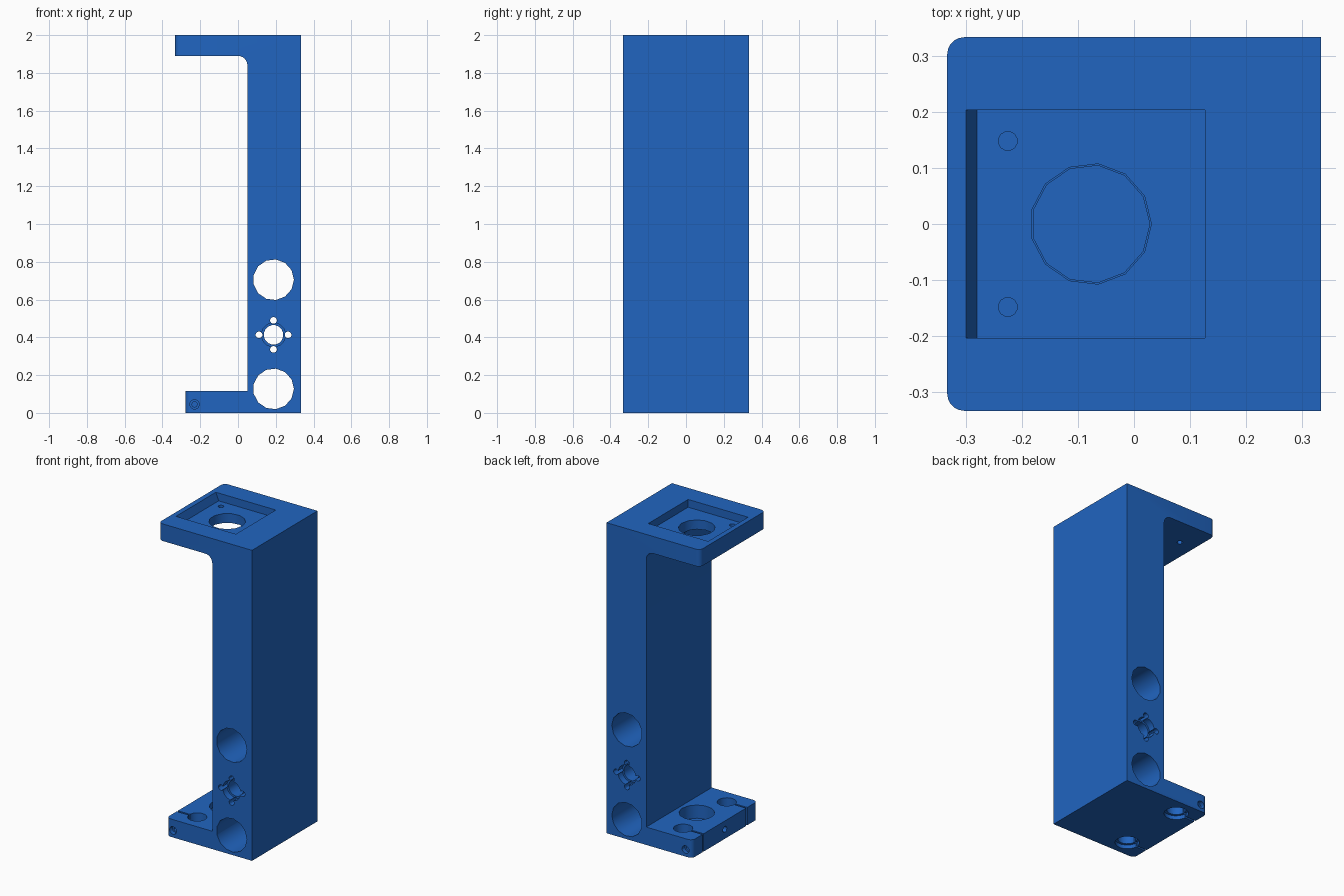
import bpy, bmesh, math
from mathutils import Matrix, Vector

if "Cube" in bpy.data.objects:
    bpy.data.objects.remove(bpy.data.objects["Cube"])

blue = bpy.data.materials.new("blue_plastic")
blue.diffuse_color = (0.015, 0.13, 0.53, 1)
blue.use_nodes = True
blue.node_tree.nodes["Principled BSDF"].inputs["Base Color"].default_value = blue.diffuse_color


def make_object(name, bm):
    bmesh.ops.recalc_face_normals(bm, faces=bm.faces)
    mesh = bpy.data.meshes.new(name)
    bm.to_mesh(mesh)
    bm.free()
    mesh.materials.append(blue)
    obj = bpy.data.objects.new(name, mesh)
    bpy.context.collection.objects.link(obj)
    return obj


cutters = []


def cut_cylinder(name, start, end, radius, sides=16):
    """Round cutter between two points along one axis."""
    a, b = Vector(start), Vector(end)
    axis = b - a
    bm = bmesh.new()
    bmesh.ops.create_cone(bm, cap_ends=True, segments=sides, radius1=radius,
                          radius2=radius, depth=axis.length)
    # a flat of the polygon points to +x
    bmesh.ops.rotate(bm, verts=bm.verts, matrix=Matrix.Rotation(
        math.pi / 2 + math.pi / sides, 3, 'Z'))
    if abs(axis.y) > 0.001:
        bmesh.ops.rotate(bm, verts=bm.verts, matrix=Matrix.Rotation(math.pi / 2, 3, 'X'))
    elif abs(axis.x) > 0.001:
        bmesh.ops.rotate(bm, verts=bm.verts, matrix=Matrix.Rotation(math.pi / 2, 3, 'Y'))
    bmesh.ops.translate(bm, verts=bm.verts, vec=(a + b) / 2)
    cutters.append(make_object(name, bm))


def cut_prism(name, outline, y0, y1):
    """Cutter with an x-z outline, spanning y0 to y1."""
    cutters.append(make_object(name, prism(outline, y0, y1)))


def prism(outline, y0, y1):
    bm = bmesh.new()
    face = bm.faces.new([bm.verts.new((x, y0, z)) for x, z in outline])
    out = bmesh.ops.extrude_face_region(bm, geom=[face])
    moved = [v for v in out["geom"] if isinstance(v, bmesh.types.BMVert)]
    bmesh.ops.translate(bm, verts=moved, vec=(0, y1 - y0, 0))
    return bm


# Frame: column with top and bottom shelves, fillet under the top shelf
H = 0.333
fillet = [(0.0 + 0.05 * math.cos(t), 1.84 + 0.05 * math.sin(t))
          for t in [i * math.pi / 12 for i in range(7)]]
outline = [(H, 0), (H, 2), (-H, 2), (-H, 1.89)] + fillet[::-1] + \
          [(0.05, 0.115), (-0.277, 0.115), (-0.277, 0)]
bm = prism(outline, -H, H)
# Rounded upright corners on the free ends of the shelves
corners = [e for e in bm.edges
           if all(v.co.x < -0.25 for v in e.verts)
           and abs(e.verts[0].co.z - e.verts[1].co.z) > 0.05]
bmesh.ops.bevel(bm, geom=corners, offset=0.03, segments=5, profile=0.5,
                affect='EDGES')
frame = make_object("bracket_frame", bm)

# Recess in the top shelf, one wall sloped
cut_prism("recess_cutter", [(-0.308, 2.02), (0.127, 2.02), (0.127, 1.95),
                            (-0.28, 1.95)], -0.203, 0.203)
# Bearing hole and screw holes through the top shelf
cut_cylinder("top_hole_cutter", (-0.077, 0, 1.8), (-0.077, 0, 2.1), 0.108, 13)
for s in (-1, 1):
    cut_cylinder("top_screw_cutter", (-0.225, s * 0.148, 1.8),
                 (-0.225, s * 0.148, 2.1), 0.017, 12)

# Two large cross holes through the column
for z in (0.127, 0.705):
    cut_cylinder("cross_hole_cutter", (0.188, -0.5, z), (0.188, 0.5, z), 0.108, 13)

# Nut hole with four screw holes, stepped at both faces
cut_cylinder("nut_hole_cutter", (0.188, -0.5, 0.413), (0.188, 0.5, 0.413), 0.052)
for dx, dz in ((1, 0), (-1, 0), (0, 1), (0, -1)):
    x, z = 0.188 + 0.077 * dx, 0.413 + 0.077 * dz
    cut_cylinder("nut_screw_cutter", (x, -0.5, z), (x, 0.5, z), 0.018, 12)
for s in (-1, 1):
    cut_cylinder("nut_step_cutter", (0.188, s * 0.29, 0.413),
                 (0.188, s * 0.5, 0.413), 0.064)

# Blind pocket in the bottom shelf with its set screw hole
cut_cylinder("pocket_cutter", (-0.077, 0, 0.03), (-0.077, 0, 0.2), 0.105, 13)
cut_cylinder("set_screw_cutter", (-0.4, 0, 0.06), (-0.1, 0, 0.06), 0.02, 12)

# Split rod clamps on both sides of the bottom shelf
for s in (-1, 1):
    y = s * 0.222
    cut_cylinder("rod_hole_cutter", (-0.135, y, -0.1), (-0.135, y, 0.2), 0.057)
    cut_cylinder("rod_step_cutter", (-0.135, y, -0.1), (-0.135, y, 0.025), 0.072)
    cut_prism("slit_cutter", [(-0.4, -0.1), (-0.135, -0.1), (-0.135, 0.2),
                              (-0.4, 0.2)], y - 0.006, y + 0.006)
    cut_cylinder("clamp_screw_cutter", (-0.23, s * 0.16, 0.045),
                 (-0.23, s * 0.5, 0.045), 0.014, 12)
    cut_cylinder("clamp_head_cutter", (-0.23, s * 0.305, 0.045),
                 (-0.23, s * 0.5, 0.045), 0.025, 12)

# Cut everything out of the frame
for c in cutters:
    mod = frame.modifiers.new(c.name, 'BOOLEAN')
    mod.operation = 'DIFFERENCE'
    mod.solver = 'EXACT'
    mod.object = c
graph = bpy.context.evaluated_depsgraph_get()
frame_mesh = bpy.data.meshes.new_from_object(frame.evaluated_get(graph))
frame.modifiers.clear()
frame.data = frame_mesh
for c in cutters:
    bpy.data.objects.remove(c)
frame_mesh.materials.clear()
frame_mesh.materials.append(blue)
for p in frame_mesh.polygons:
    p.material_index = 0

bpy.context.view_layer.objects.active = frame
frame.select_set(True)
bpy.ops.object.shade_smooth_by_angle(angle=math.radians(30))
